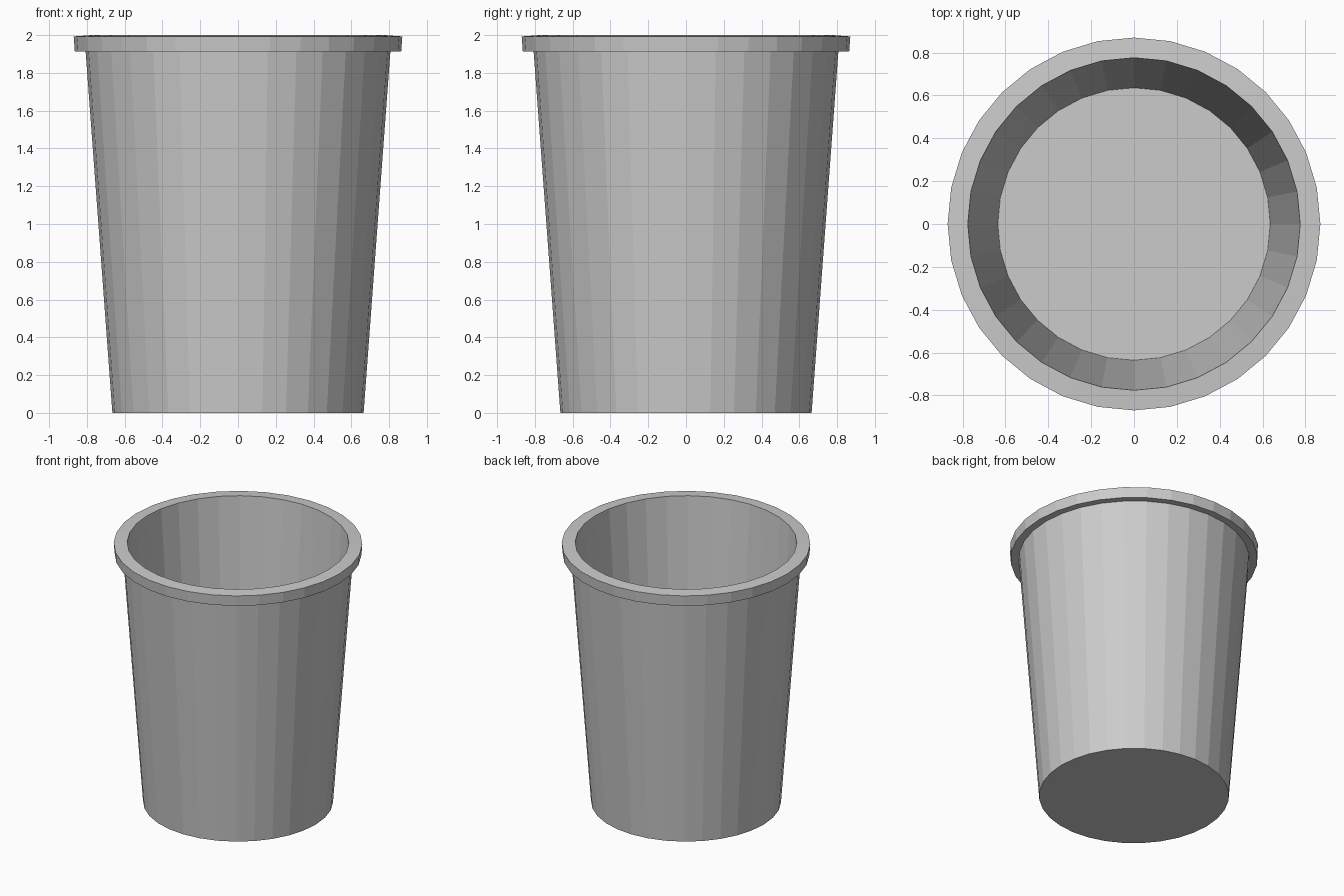
import bpy, bmesh
from math import cos, sin, tau

if "Cube" in bpy.data.objects:
    bpy.data.objects.remove(bpy.data.objects["Cube"])

SIDES = 32

# Cross-section (radius, height): base, outer wall, rim band, inner wall, floor
PROFILE = [
    (0.665, 0.0),
    (0.807, 1.917),
    (0.864, 1.913),
    (0.870, 1.993),
    (0.776, 2.0),
    (0.636, 0.028),
]


def lathe(name, profile, sides):
    bm = bmesh.new()
    rings = [[bm.verts.new((r * cos(tau * i / sides), r * sin(tau * i / sides), z))
              for i in range(sides)] for r, z in profile]
    for a, b in zip(rings, rings[1:]):
        for i in range(sides):
            j = (i + 1) % sides
            bm.faces.new((a[i], a[j], b[j], b[i]))
    # Close underside and inner floor
    bm.faces.new(rings[0][::-1])
    bm.faces.new(rings[-1])
    bmesh.ops.recalc_face_normals(bm, faces=bm.faces)
    mesh = bpy.data.meshes.new(name)
    bm.to_mesh(mesh)
    bm.free()
    obj = bpy.data.objects.new(name, mesh)
    bpy.context.collection.objects.link(obj)
    return obj


# Tapered open bin with a raised rim, flat shaded
lathe("waste_bin", PROFILE, SIDES)
